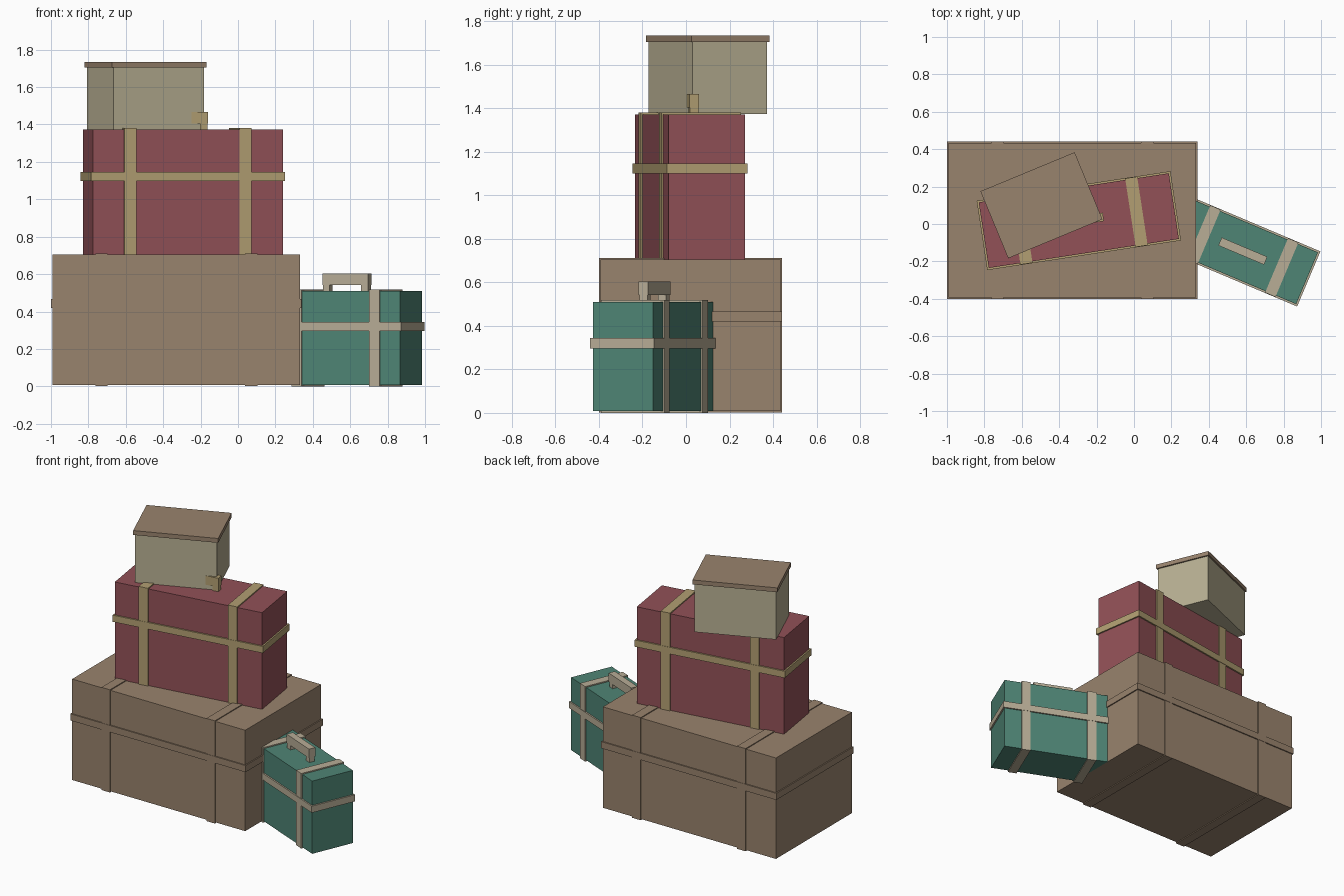
import bpy
from math import radians
from mathutils import Matrix, Vector

cube = bpy.data.objects.get("Cube")
if cube:
    bpy.data.objects.remove(cube, do_unlink=True)


def material(name, rgb):
    """Flat material from 0-255 display colour, stored as linear values."""
    linear = [((c / 255 + 0.055) / 1.055) ** 2.4 for c in rgb] + [1]
    m = bpy.data.materials.new(name)
    m.use_nodes = True
    m.diffuse_color = linear
    m.node_tree.nodes["Principled BSDF"].inputs["Base Color"].default_value = linear
    return m


brown = material("brown leather", (153, 131, 109))
red = material("red leather", (146, 81, 87))
green = material("green leather", (79, 133, 117))
cream = material("cream card", (183, 175, 146))
gold = material("gold strap", (178, 159, 114))
beige = material("beige strap", (184, 173, 150))


def box(name, frame, centre, size, mat):
    """Box placed in the local frame of a piece of luggage."""
    bpy.ops.mesh.primitive_cube_add(size=1)
    ob = bpy.context.object
    ob.name = ob.data.name = name
    ob.data.transform(Matrix.Diagonal((*size, 1)))
    ob.matrix_world = frame @ Matrix.Translation(Vector(centre))
    ob.data.materials.append(mat)
    return ob


def frame_at(x, y, z, angle):
    return Matrix.Translation((x, y, z)) @ Matrix.Rotation(radians(angle), 4, "Z")


def handle(name, frame, top, mat):
    """Carrying handle: a grip bar on two short legs."""
    box(name + "_handle_grip", frame, (0, 0, top + 0.063), (0.265, 0.046, 0.062), mat)
    for side, s in (("left", 1), ("right", -1)):
        box(f"{name}_handle_leg_{side}", frame, (s * 0.111, 0, top + 0.017),
            (0.04, 0.04, 0.036), mat)


def suitcase(name, frame, size, body_mat, strap_mat, belt_z, strap_width, lip):
    """Case body with two upright straps and one belt around the middle."""
    length, width, height = size
    middle = height / 2
    box(name + "_body", frame, (0, 0, middle), size, body_mat)
    for side, s in (("left", 1), ("right", -1)):
        box(f"{name}_strap_{side}", frame, (s * length * 0.303, 0, middle),
            (strap_width, width + 2 * lip, height + 2 * lip), strap_mat)
    # the belt lies just over the upright straps
    belt = lip + 0.002
    box(name + "_belt", frame, (0, 0, belt_z),
        (length + 2 * belt, width + 2 * belt, 0.046), strap_mat)


# Large trunk at the bottom
trunk = frame_at(-0.33, 0.02, 0.008, 0)
suitcase("trunk", trunk, (1.322, 0.828, 0.697), brown, brown, 0.435, 0.065, 0.006)

# Red suitcase on the trunk
case = frame_at(-0.295, 0.018, 0.705, 8.7)
suitcase("red_case", case, (1.028, 0.355, 0.667), red, gold, 0.417, 0.065, 0.008)
handle("red_case", case, 0.667, gold)

# Small green case standing beside the trunk
small = frame_at(0.582, -0.145, 0.008, -22.9)
suitcase("green_case", small, (0.745, 0.3, 0.502), green, beige, 0.312, 0.06, 0.008)
handle("green_case", small, 0.502, beige)

# Lidded box on top of the stack
hatbox = frame_at(-0.495, 0.1, 1.373, 22.5)
box("lidded_box_body", hatbox, (0, 0, 0.167), (0.525, 0.37, 0.334), cream)
box("lidded_box_lid", hatbox, (0, 0, 0.347), (0.545, 0.388, 0.03), brown)
